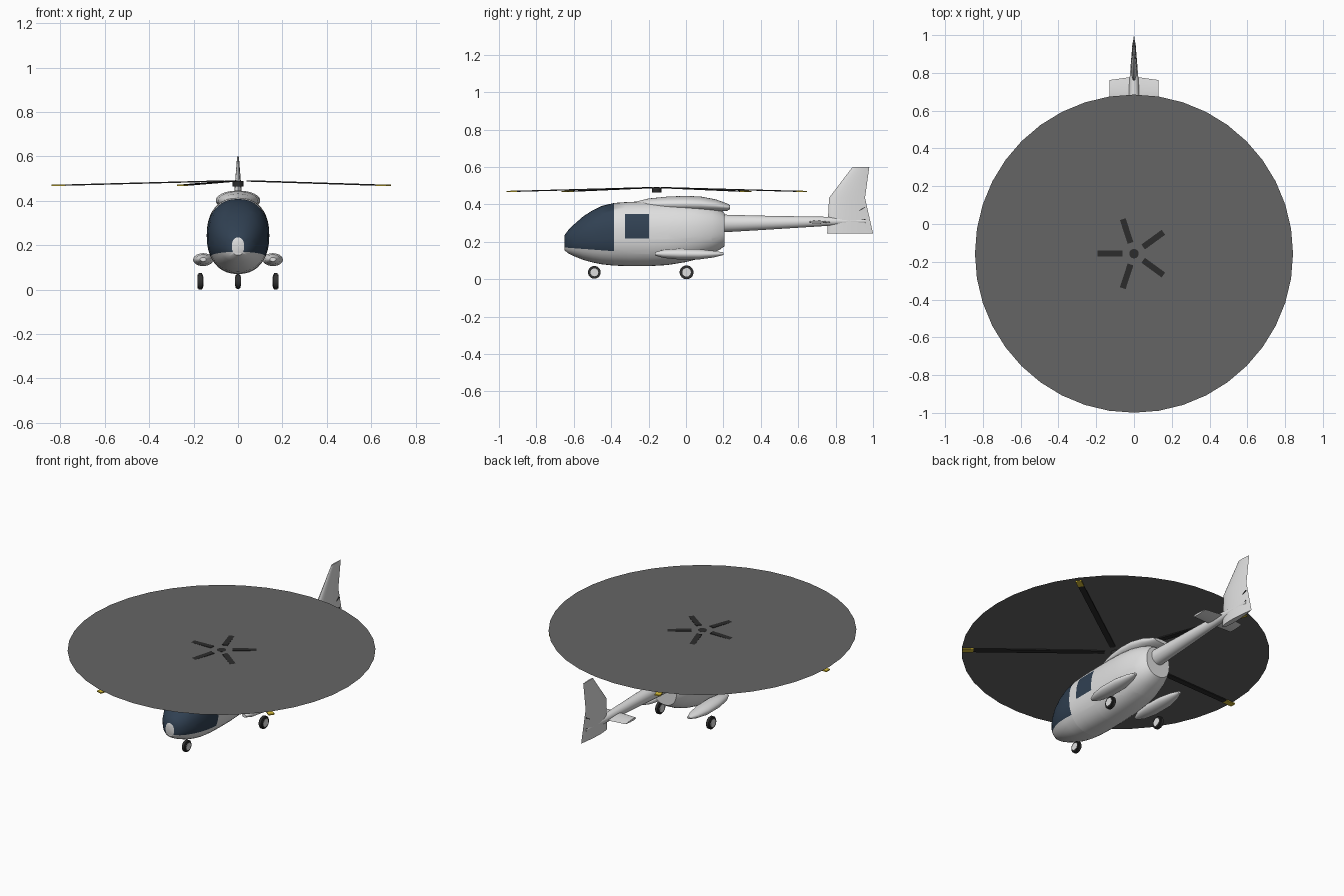
import bpy, bmesh
from math import sin, cos, pi, radians, copysign
from mathutils import Vector, Matrix

cube = bpy.data.objects.get("Cube")
if cube:
    bpy.data.objects.remove(cube, do_unlink=True)


def material(name, r, g, b):
    m = bpy.data.materials.new(name)
    m.use_nodes = True
    m.diffuse_color = (r, g, b, 1)
    m.node_tree.nodes["Principled BSDF"].inputs["Base Color"].default_value = (r, g, b, 1)
    return m


white = material("white_paint", .74, .74, .74)
glass = material("dark_glass", .03, .052, .085)
disc_grey = material("rotor_blur_grey", .13, .13, .13)
black = material("blade_black", .025, .025, .025)
yellow = material("tip_yellow", .7, .52, .04)
rubber = material("tyre_rubber", .03, .03, .03)


def finish(name, bm, *mats, angle=40):
    bmesh.ops.recalc_face_normals(bm, faces=bm.faces)
    mesh = bpy.data.meshes.new(name)
    bm.to_mesh(mesh)
    bm.free()
    for m in mats:
        mesh.materials.append(m)
    ob = bpy.data.objects.new(name, mesh)
    bpy.context.collection.objects.link(ob)
    bpy.ops.object.select_all(action='DESELECT')
    ob.select_set(True)
    bpy.context.view_layer.objects.active = ob
    bpy.ops.object.shade_smooth_by_angle(angle=radians(angle))
    return ob


def skin(rings):
    """Bridge rings of points into a capped tube."""
    bm = bmesh.new()
    loops = [[bm.verts.new(p) for p in ring] for ring in rings]
    n = len(loops[0])
    for a, b in zip(loops, loops[1:]):
        for i in range(n):
            j = (i + 1) % n
            bm.faces.new((a[i], a[j], b[j], b[i]))
    bm.faces.new(loops[0])
    bm.faces.new(loops[-1])
    return bm


def hull(stations, cx=0, power=2, n=32):
    """Loft superellipse sections given as (y, bottom, top, half width)."""
    def curve(v):
        return copysign(abs(v) ** (2 / power), v)
    return skin([[(cx + w * curve(cos(2 * pi * i / n)), y,
                   (lo + hi) / 2 + (hi - lo) / 2 * curve(sin(2 * pi * i / n)))
                  for i in range(n)] for y, lo, hi, w in stations])


def foil(stations, place, n=20):
    """Loft teardrop sections given as (span, leading, trailing, half thickness)."""
    rings = []
    for s, lead, trail, t in stations:
        ring = []
        for i in range(n):
            a = 2 * pi * i / n
            y = lead + (trail - lead) * (1 - cos(a)) / 2
            ring.append(place(s, y, 1.3 * t * sin(a) * abs(cos(a / 2))))
        rings.append(ring)
    return skin(rings)


def box(center, size, matrix=Matrix()):
    bm = bmesh.new()
    bmesh.ops.create_cube(bm, size=1, matrix=matrix @ Matrix.Translation(center)
                          @ Matrix.Diagonal((*size, 1)))
    return bm


def disc(center, radius, depth, axis, n=32):
    bm = bmesh.new()
    turn = Matrix.Rotation(pi / 2, 4, 'Y') if axis == 'X' else Matrix()
    bmesh.ops.create_cone(bm, cap_ends=True, segments=n, radius1=radius, radius2=radius,
                          depth=depth, matrix=Matrix.Translation(center) @ turn)
    return bm


# Fuselage, with glazing cut into the skin
body = hull([(-.65, .155, .235, .028), (-.63, .139, .262, .06), (-.6, .124, .292, .084),
             (-.55, .104, .336, .11), (-.5, .09, .368, .126), (-.45, .08, .392, .135),
             (-.385, .073, .408, .14), (-.3, .07, .414, .141), (-.2, .07, .416, .141),
             (-.1, .076, .416, .141), (0, .092, .412, .138), (.07, .11, .404, .13),
             (.14, .137, .388, .112), (.18, .158, .372, .095), (.205, .176, .355, .08)],
            power=2.25, n=40)
screen, sill, win_y, win_z = -.385, .15, (-.325, -.197), (.217, .35)
sill_normal = Vector((0, .075, 1))
cuts = [((0, screen, sill), (0, 1, 0)), ((0, screen, sill), sill_normal)]
cuts += [((0, y, 0), (0, 1, 0)) for y in win_y] + [((0, 0, z), (0, 0, 1)) for z in win_z]
for point, normal in cuts:
    bmesh.ops.bisect_plane(body, geom=body.verts[:] + body.edges[:] + body.faces[:],
                           plane_co=point, plane_no=normal)
body.normal_update()
for f in body.faces:
    c = f.calc_center_median()
    above = (c - Vector((0, screen, sill))).dot(sill_normal) > 0
    front = c.y < screen and above and abs(f.normal.y) < .999
    side = win_y[0] < c.y < win_y[1] and win_z[0] < c.z < win_z[1]
    f.material_index = int(front or side)
finish("fuselage", body, white, glass)

# Engine cowl and tail boom
finish("engine_cowl", hull([(-.28, .37, .412, .025), (-.2, .365, .432, .065),
                            (-.1, .36, .442, .09), (0, .358, .446, .1),
                            (.08, .358, .442, .1), (.16, .36, .427, .085),
                            (.22, .366, .405, .062), (.236, .375, .395, .05)]), white)
finish("tail_boom", hull([(.18, .25, .346, .046), (.4, .263, .34, .038),
                          (.75, .285, .334, .025), (.96, .3, .322, .008)], n=24), white)

# Tail surfaces
finish("tail_fin", foil([(.245, .755, 1, .016), (.435, .765, .957, .017), (.6, .89, .98, .004)],
                        lambda s, y, t: (t, y, s)), white)
finish("stabiliser", foil([(-.13, .66, .762, .006), (0, .655, .78, .008), (.13, .66, .762, .006)],
                          lambda s, y, t: (s, y, .306 + t)), white)

# Side sponsons and wheels
for side, label in ((1, "left"), (-1, "right")):
    finish(label + "_sponson",
           hull([(-.165, .127, .145, .014), (-.12, .114, .158, .033), (-.04, .106, .164, .045),
                 (.07, .106, .161, .045), (.15, .117, .152, .03), (.2, .13, .144, .01)],
                cx=side * .157, n=24), white)
for label, x, y, r in (("nose", 0, -.49, .034), ("left", .17, .003, .037), ("right", -.17, .003, .037)):
    tyre = disc((x, y, .037), r, .024, 'X')
    bmesh.ops.bevel(tyre, geom=[e for e in tyre.edges if abs(e.verts[0].co.x - e.verts[1].co.x) < .001],
                    offset=.005, segments=2, affect='EDGES')
    finish(label + "_tyre", tyre, rubber)
    finish(label + "_wheel_hub", disc((x, y, .037), r * .62, .027, 'X', 24), white)

# Main rotor: hub, five drooping blades and the sweep disc
mast_y, root_z = -.157, .491
finish("rotor_hub", disc((0, mast_y, .477), .025, .025, 'Z', 24), black)
for k in range(5):
    m = (Matrix.Translation((0, mast_y, root_z)) @ Matrix.Rotation(radians(36 + 72 * k), 4, 'Z')
         @ Matrix.Rotation(.026, 4, 'Y'))
    finish(f"rotor_blade_{k}", box((.42, 0, 0), (.72, .032, .006), m), black)
    finish(f"blade_tip_{k}", box((.81, 0, 0), (.06, .034, .007), m), yellow)
sweep = bmesh.new()
bmesh.ops.create_circle(sweep, cap_ends=True, segments=40, radius=.842,
                        matrix=Matrix.Translation((0, mast_y, .489)))
finish("rotor_sweep_disc", sweep, disc_grey)

# Small tail rotor slivers on the fin
for k, z in enumerate((.375, .315)):
    m = Matrix.Translation((0, .94, z)) @ Matrix.Rotation(radians(30 - 12 * k), 4, 'X')
    finish(f"tail_rotor_blade_{k}", box((0, 0, 0), (.016, .04, .004), m), black)
